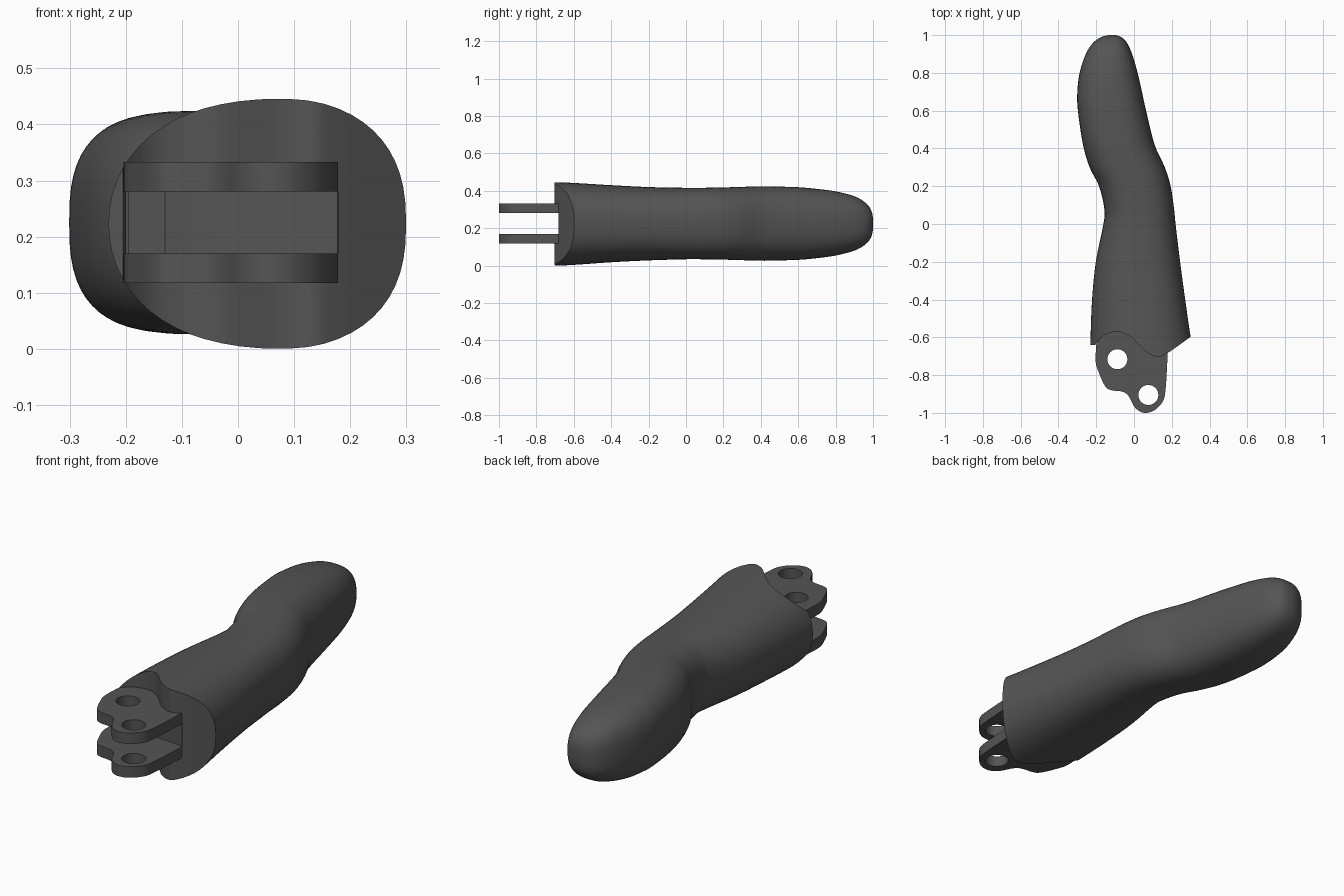
import bpy, bmesh, math
from math import cos, sin, pi

if "Cube" in bpy.data.objects:
    bpy.data.objects.remove(bpy.data.objects["Cube"])


def spline(pts, n):
    """Smooth path through the points (any dimension)."""
    out = []
    for i in range(len(pts) - 1):
        a, b, c, d = (pts[max(i - 1, 0)], pts[i], pts[i + 1],
                      pts[min(i + 2, len(pts) - 1)])
        for k in range(n):
            t = k / n
            out.append([0.5 * (2 * q + (r - p) * t + (2 * p - 5 * q + 4 * r - s) * t * t
                               + (3 * q - p - 3 * r + s) * t ** 3)
                        for p, q, r, s in zip(a, b, c, d)])
    out.append(list(pts[-1]))
    return out


def circle(x, y, r, n=32):
    return [(x + r * cos(2 * pi * i / n), y + r * sin(2 * pi * i / n)) for i in range(n)]


def prism(name, outlines, z0, z1):
    """Extrude flat outlines (first is outer, others are holes) from z0 to z1."""
    cu = bpy.data.curves.new(name, 'CURVE')
    cu.dimensions, cu.fill_mode, cu.extrude = '2D', 'BOTH', (z1 - z0) / 2
    for o in outlines:
        s = cu.splines.new('POLY')
        s.points.add(len(o) - 1)
        for p, (x, y) in zip(s.points, o):
            p.co = (x, y, 0, 1)
        s.use_cyclic_u = True
    tmp = bpy.data.objects.new(name + "_outline", cu)
    bpy.context.collection.objects.link(tmp)
    bpy.context.view_layer.update()
    me = bpy.data.meshes.new_from_object(tmp.evaluated_get(bpy.context.evaluated_depsgraph_get()))
    bpy.data.objects.remove(tmp)
    bm = bmesh.new()
    bm.from_mesh(me)
    bmesh.ops.translate(bm, verts=bm.verts, vec=(0, 0, (z0 + z1) / 2))
    return finish(name, bm, me)


def finish(name, bm, me):
    bmesh.ops.remove_doubles(bm, verts=bm.verts, dist=1e-5)
    bmesh.ops.recalc_face_normals(bm, faces=bm.faces)
    bm.to_mesh(me)
    bm.free()
    ob = bpy.data.objects.new(name, me)
    bpy.context.collection.objects.link(ob)
    return ob


def activate(ob):
    bpy.ops.object.select_all(action='DESELECT')
    ob.select_set(True)
    bpy.context.view_layer.objects.active = ob


def cut(ob, cutter):
    activate(ob)
    m = ob.modifiers.new("cut", 'BOOLEAN')
    m.operation, m.solver, m.object = 'DIFFERENCE', 'EXACT', cutter
    bpy.ops.object.modifier_apply(modifier=m.name)
    bpy.data.objects.remove(cutter)


# finger body: lofted rounded sections (y, left, right, bottom, top)
stations = [
    (-0.78, -0.233, 0.332, -0.005, 0.451), (-0.60, -0.230, 0.300, 0.004, 0.442),
    (-0.40, -0.222, 0.271, 0.018, 0.430), (-0.20, -0.202, 0.244, 0.028, 0.420),
    (0.00, -0.162, 0.220, 0.034, 0.416), (0.08, -0.157, 0.212, 0.034, 0.416),
    (0.20, -0.185, 0.194, 0.032, 0.418), (0.30, -0.235, 0.163, 0.029, 0.421),
    (0.42, -0.270, 0.109, 0.026, 0.424), (0.60, -0.297, 0.064, 0.031, 0.419),
    (0.70, -0.300, 0.042, 0.040, 0.410), (0.80, -0.288, 0.019, 0.054, 0.397),
    (0.90, -0.255, -0.010, 0.080, 0.371), (0.96, -0.216, -0.038, 0.114, 0.336),
    (0.99, -0.172, -0.068, 0.152, 0.296), (1.00, -0.135, -0.098, 0.195, 0.255)]
N = 56
bm = bmesh.new()
rings = []
for y, l, r, b, t in spline(stations, 4):
    f = min(max((y + 0.7) / 1.2, 0), 1)
    ring = []
    for i in range(N):
        c, s = cos(2 * pi * i / N), sin(2 * pi * i / N)
        e = 2 / (2.45 if c > 0 else 2.05 + 0.65 * f)
        ring.append(bm.verts.new(((l + r) / 2 + (r - l) / 2 * math.copysign(abs(c) ** e, c), y,
                                  (b + t) / 2 + (t - b) / 2 * math.copysign(abs(s) ** e, s))))
    rings.append(ring)
for p, q in zip(rings, rings[1:]):
    for i in range(N):
        j = (i + 1) % N
        bm.faces.new((p[i], p[j], q[j], q[i]))
bm.faces.new(rings[0])
bm.faces.new(rings[-1])
body = finish("finger_body", bm, bpy.data.meshes.new("finger_body"))

# wavy knuckle end, then the slot between the plates
edge = spline([(-0.205, -0.64), (-0.19, -0.618), (-0.15, -0.585), (-0.09, -0.570),
               (-0.03, -0.588), (0.02, -0.632), (0.07, -0.680), (0.13, -0.704),
               (0.19, -0.675), (0.30, -0.597)], 5)
cut(body, prism("end_cutter", [[(-0.5, -0.64)] + edge + [(0.5, -0.45), (0.5, -1.3), (-0.5, -1.3)]],
                -0.5, 1.0))
cut(body, prism("slot_cutter", [[(-0.2, -0.9), (-0.2, -0.605), (-0.13, -0.60), (-0.04, -0.655),
                                 (0.178, -0.675), (0.178, -0.9)]], 0.17, 0.28))

# flat stop wall closing the slot
web = prism("slot_stop", [[(-0.195, -0.61), (-0.13, -0.605), (-0.04, -0.66), (0.177, -0.678),
                           (0.1, -0.55), (-0.15, -0.55)]], 0.165, 0.285)

# pair of hinge plates with two pin holes each
tab = [(-0.12, -0.55), (-0.192, -0.61)] + spline([
    (-0.2, -0.64), (-0.203, -0.73), (-0.185, -0.79), (-0.152, -0.86), (-0.12, -0.880),
    (-0.06, -0.888), (-0.028, -0.912), (0.0, -0.965), (0.03, -0.992), (0.065, -1.0),
    (0.11, -0.985), (0.152, -0.94), (0.167, -0.88), (0.178, -0.70)], 4) + [
    (0.178, -0.66), (0.04, -0.60), (0.0, -0.55)]
holes = [circle(-0.088, -0.716, 0.053), circle(0.076, -0.905, 0.053)]
plates = [prism(n, [tab] + holes, z, z + 0.053)
          for n, z in (("lower_hinge_plate", 0.117), ("upper_hinge_plate", 0.28))]

# dark grey finish
dark = bpy.data.materials.new("dark_grey")
dark.diffuse_color = (0.09, 0.09, 0.09, 1)
dark.use_nodes = True
dark.node_tree.nodes["Principled BSDF"].inputs["Base Color"].default_value = dark.diffuse_color
for ob in [body, web] + plates:
    ob.data.materials.clear()
    ob.data.materials.append(dark)
    activate(ob)
    bpy.ops.object.shade_smooth_by_angle(angle=math.radians(35))
